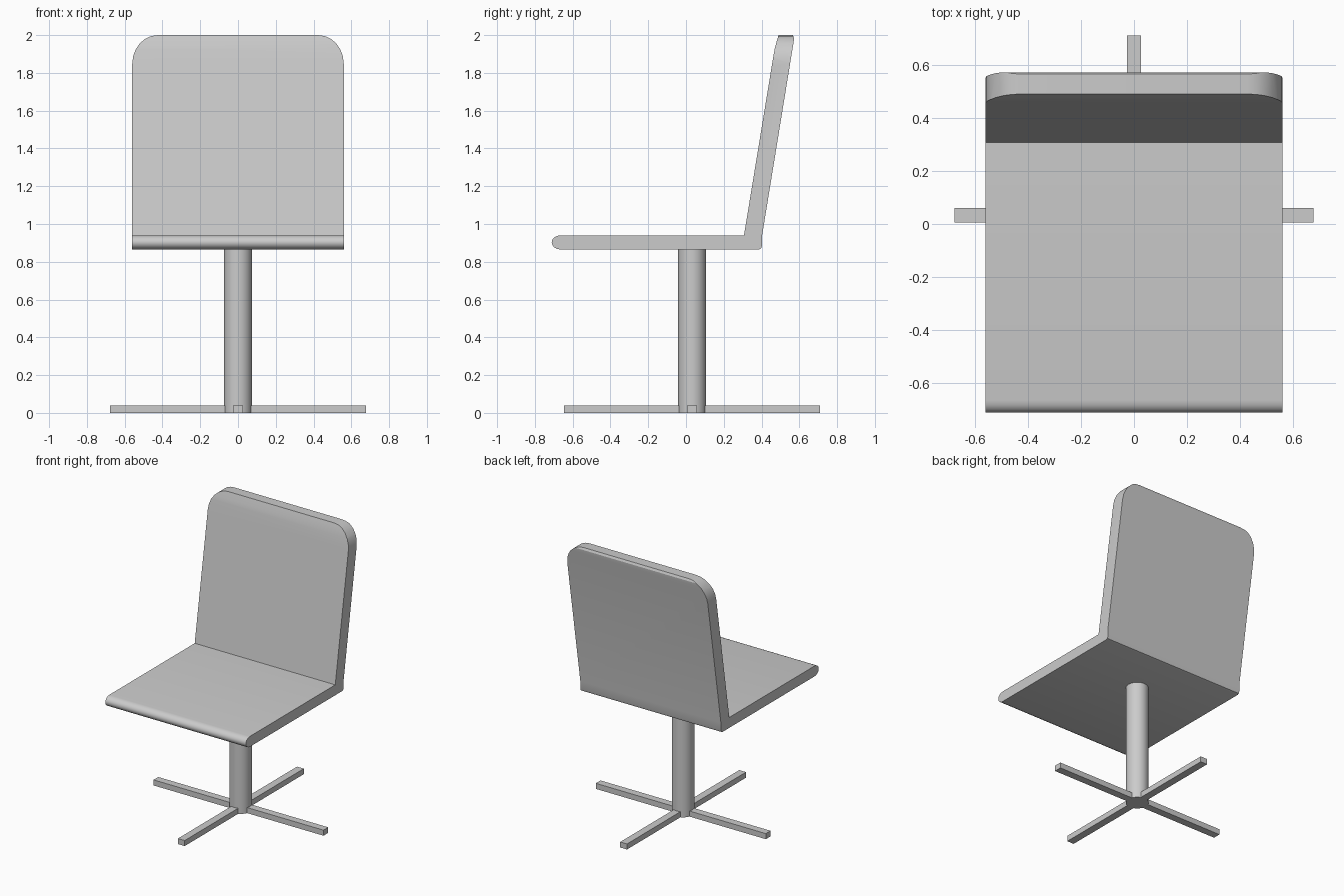
import bpy
import bmesh
from math import sin, cos, pi
from mathutils import Matrix

if "Cube" in bpy.data.objects:
    bpy.data.objects.remove(bpy.data.objects["Cube"])

CY = 0.0325  # centre of the pedestal in y


def prism(name, points, depth, axis):
    """Extrude a closed 2D outline, centred, along x (points y,z) or y (points x,z)."""
    bm = bmesh.new()
    if axis == 'X':
        verts = [bm.verts.new((-depth / 2, a, b)) for a, b in points]
        move = (depth, 0, 0)
    else:
        verts = [bm.verts.new((a, -depth / 2, b)) for a, b in points]
        move = (0, depth, 0)
    face = bm.faces.new(verts)
    ext = bmesh.ops.extrude_face_region(bm, geom=[face])
    bmesh.ops.translate(bm, vec=move,
                        verts=[v for v in ext['geom'] if isinstance(v, bmesh.types.BMVert)])
    bmesh.ops.recalc_face_normals(bm, faces=bm.faces)
    mesh = bpy.data.meshes.new(name)
    bm.to_mesh(mesh)
    bm.free()
    obj = bpy.data.objects.new(name, mesh)
    bpy.context.collection.objects.link(obj)
    return obj


def smooth(obj, angle):
    bpy.ops.object.select_all(action='DESELECT')
    obj.select_set(True)
    bpy.context.view_layer.objects.active = obj
    bpy.ops.object.shade_smooth_by_angle(angle=angle)


# Seat and backrest: one side profile with a rounded front lip
nose = [(-0.665 - 0.046 * sin(pi * i / 8), 0.9025 + 0.0375 * cos(pi * i / 8))
        for i in range(9)]
profile = nose + [
    (0.385, 0.865), (0.397, 0.870), (0.402, 0.883), (0.403, 0.94),
    (0.570, 1.965), (0.572, 1.985), (0.565, 2.0),
    (0.490, 2.0), (0.481, 1.97), (0.470, 1.93), (0.461, 1.88), (0.453, 1.83),
    (0.307, 0.94)]
shell = prism("seat_and_backrest", profile, 1.12, 'X')

# Rounded upper corners of the backrest, trimmed by the front outline
arc = [(0.425 + 0.135 * cos(pi / 2 * i / 6), 1.848 + 0.152 * sin(pi / 2 * i / 6))
       for i in range(7)]
arc[0] = (0.57, 1.848)
arc[-1] = (0.425, 2.0)
right = [(0.57, 0.5)] + arc
right.insert(2, (0.56, 1.848))
right[-1:] = [(0.425, 2.0), (0.42, 2.003)]
outline = right + [(-x, z) for x, z in reversed(right)]
cutter = prism("corner_cutter", outline, 3.0, 'Y')
cutter.hide_render = True
trim = shell.modifiers.new("round_corners", 'BOOLEAN')
trim.operation = 'INTERSECT'
trim.solver = 'EXACT'
trim.object = cutter
bpy.context.view_layer.objects.active = shell
bpy.ops.object.modifier_apply(modifier=trim.name)
bpy.data.objects.remove(cutter)
smooth(shell, 0.5)

# Central column
bpy.ops.mesh.primitive_cylinder_add(vertices=32, radius=0.074, depth=0.87,
                                    location=(0, CY, 0.435))
column = bpy.context.object
column.name = "column"
smooth(column, 0.5)

# Four flat feet radiating from the column
for i in range(4):
    bpy.ops.mesh.primitive_cube_add(size=1)
    foot = bpy.context.object
    foot.name = f"foot_{i + 1}"
    foot.data.transform(Matrix.Translation((0, CY, 0.02))
                        @ Matrix.Rotation(i * pi / 2, 4, 'Z')
                        @ Matrix.Translation((0.3725, 0, 0))
                        @ Matrix.Diagonal((0.61, 0.054, 0.04, 1)))
